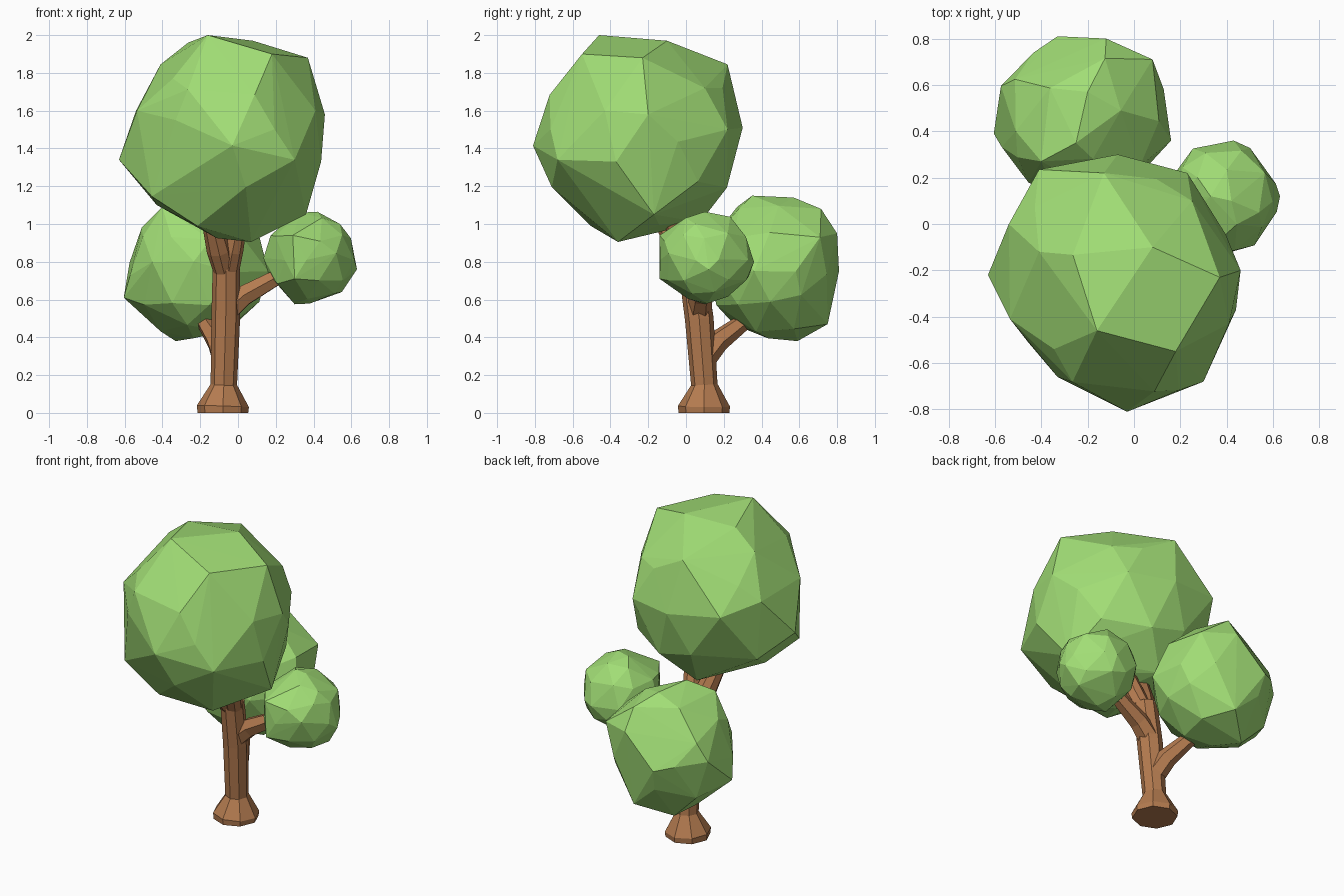
import bpy, bmesh, random
from mathutils import Vector

if "Cube" in bpy.data.objects:
    bpy.data.objects.remove(bpy.data.objects["Cube"])


def material(name, color):
    m = bpy.data.materials.new(name)
    m.diffuse_color = (*color, 1)
    m.use_nodes = True
    m.node_tree.nodes["Principled BSDF"].inputs["Base Color"].default_value = m.diffuse_color
    return m


LEAF = material("leaf_green", (0.36, 0.73, 0.18))
BARK = material("bark_brown", (0.46, 0.20, 0.08))


def finish(name, bm, mat):
    bmesh.ops.recalc_face_normals(bm, faces=bm.faces)
    me = bpy.data.meshes.new(name)
    bm.to_mesh(me)
    bm.free()
    me.materials.append(mat)
    ob = bpy.data.objects.new(name, me)
    bpy.context.collection.objects.link(ob)
    return ob


def tube(name, stations, sides=8):
    """Faceted limb through (x, y, z, radius) stations."""
    bm = bmesh.new()
    pts = [Vector(s[:3]) for s in stations]
    rings = []
    for i, s in enumerate(stations):
        d = pts[min(i + 1, len(pts) - 1)] - pts[max(i - 1, 0)]
        q = Vector((0, 0, 1)).rotation_difference(d.normalized())
        ring = bmesh.ops.create_circle(bm, segments=sides, radius=s[3])["verts"]
        for v in ring:
            v.co = q @ v.co + pts[i]
        rings.append(ring)
    for a, b in zip(rings, rings[1:]):
        for k in range(sides):
            n = (k + 1) % sides
            bm.faces.new((a[k], a[n], b[n], b[k]))
    bm.faces.new(rings[0][::-1])
    bm.faces.new(rings[-1])
    return finish(name, bm, BARK)


def foliage(name, lo, hi, seed, corners):
    """Irregular icosphere filling a box, with its main corners pulled into place."""
    rng = random.Random(seed)
    lo, hi = Vector(lo), Vector(hi)
    mid, half = (lo + hi) / 2, (hi - lo) / 2
    bm = bmesh.new()
    bmesh.ops.create_icosphere(bm, subdivisions=2, radius=1)
    for v in bm.verts:
        jitter = Vector([rng.uniform(-0.1, 0.1) for _ in range(3)])
        p = (v.co + jitter).normalized() * rng.uniform(0.96, 1.01)
        v.co = mid + Vector([max(-1, min(1, c)) * h for c, h in zip(p, half)])
    free = list(bm.verts)
    for c in map(Vector, corners):
        v = min(free, key=lambda u: (u.co - c).length)
        v.co = c
        free.remove(v)
    # Rebuild as a hull so the crown stays convex
    hull = bmesh.ops.convex_hull(bm, input=bm.verts)
    junk = [g for g in hull["geom_interior"] if isinstance(g, bmesh.types.BMVert)]
    bmesh.ops.delete(bm, geom=junk, context="VERTS")
    holes = set(hull["geom_unused"]) | set(hull["geom_interior"])
    dead = [f for f in bm.faces if f in holes]
    bmesh.ops.delete(bm, geom=dead, context="FACES")
    return finish(name, bm, LEAF)


# Trunk with flared foot
tube("trunk", [(-0.08, 0.095, 0, 0.134), (-0.08, 0.095, 0.035, 0.138),
               (-0.075, 0.097, 0.15, 0.07), (-0.065, 0.07, 0.5, 0.076),
               (-0.062, 0.03, 0.78, 0.072)])

# Limbs reaching into the crowns
tube("upper_left_branch", [(-0.065, 0.04, 0.72, 0.055), (-0.10, -0.035, 0.86, 0.066),
                           (-0.17, -0.18, 1.15, 0.045)])
tube("upper_right_branch", [(-0.055, 0.04, 0.72, 0.055), (-0.03, -0.02, 0.86, 0.058),
                            (0.03, -0.11, 1.15, 0.04)])
tube("right_branch", [(-0.06, 0.07, 0.54, 0.068), (0.03, 0.08, 0.62, 0.06),
                      (0.30, 0.10, 0.77, 0.038)], 6)
tube("back_branch", [(-0.075, 0.09, 0.28, 0.065), (-0.11, 0.17, 0.38, 0.06),
                     (-0.19, 0.33, 0.50, 0.042)], 6)

# Leaf crowns
foliage("main_crown", (-0.63, -0.81, 0.905), (0.46, 0.30, 2.0), 4, [
    (-0.16, -0.46, 2.0), (0.08, -0.10, 1.97), (0.37, -0.23, 1.88),
    (-0.03, -0.81, 1.415), (0.18, -0.55, 1.90), (0.30, -0.68, 1.34),
    (-0.63, -0.22, 1.34), (0.07, -0.36, 0.905), (-0.23, -0.63, 1.23),
    (-0.33, -0.66, 1.55), (0.36, -0.17, 1.05), (-0.07, 0.30, 1.51),
    (-0.13, 0.22, 1.845), (0.23, 0.22, 1.50), (-0.41, -0.12, 1.845),
    (-0.43, -0.20, 1.10), (0.46, -0.20, 1.58), (-0.41, 0.235, 1.55),
    (-0.345, -0.54, 1.77), (-0.535, -0.41, 1.60), (-0.54, 0.0, 1.60),
    (0.25, 0.10, 1.72), (0.44, -0.37, 1.33), (0.41, -0.43, 1.60)])
foliage("back_crown", (-0.605, 0.10, 0.38), (0.16, 0.815, 1.15), 7, [
    (-0.605, 0.39, 0.61), (-0.33, 0.81, 0.75), (0.08, 0.71, 0.93),
    (-0.33, 0.59, 0.38), (-0.25, 0.35, 1.15), (0.16, 0.36, 0.75),
    (-0.51, 0.40, 0.98), (-0.15, 0.75, 0.47), (-0.20, 0.57, 1.14),
    (-0.125, 0.715, 1.08), (-0.12, 0.80, 0.95), (-0.40, 0.27, 1.09)])
foliage("right_crown", (0.135, -0.14, 0.575), (0.63, 0.36, 1.07), 11, [
    (0.63, 0.12, 0.76), (0.43, 0.36, 0.80), (0.30, 0.10, 0.575),
    (0.42, 0.10, 1.065), (0.54, 0.05, 1.0), (0.55, 0.15, 0.64),
    (0.29, -0.14, 0.94), (0.30, -0.14, 0.71), (0.33, 0.12, 1.06),
    (0.135, 0.10, 0.82)])
